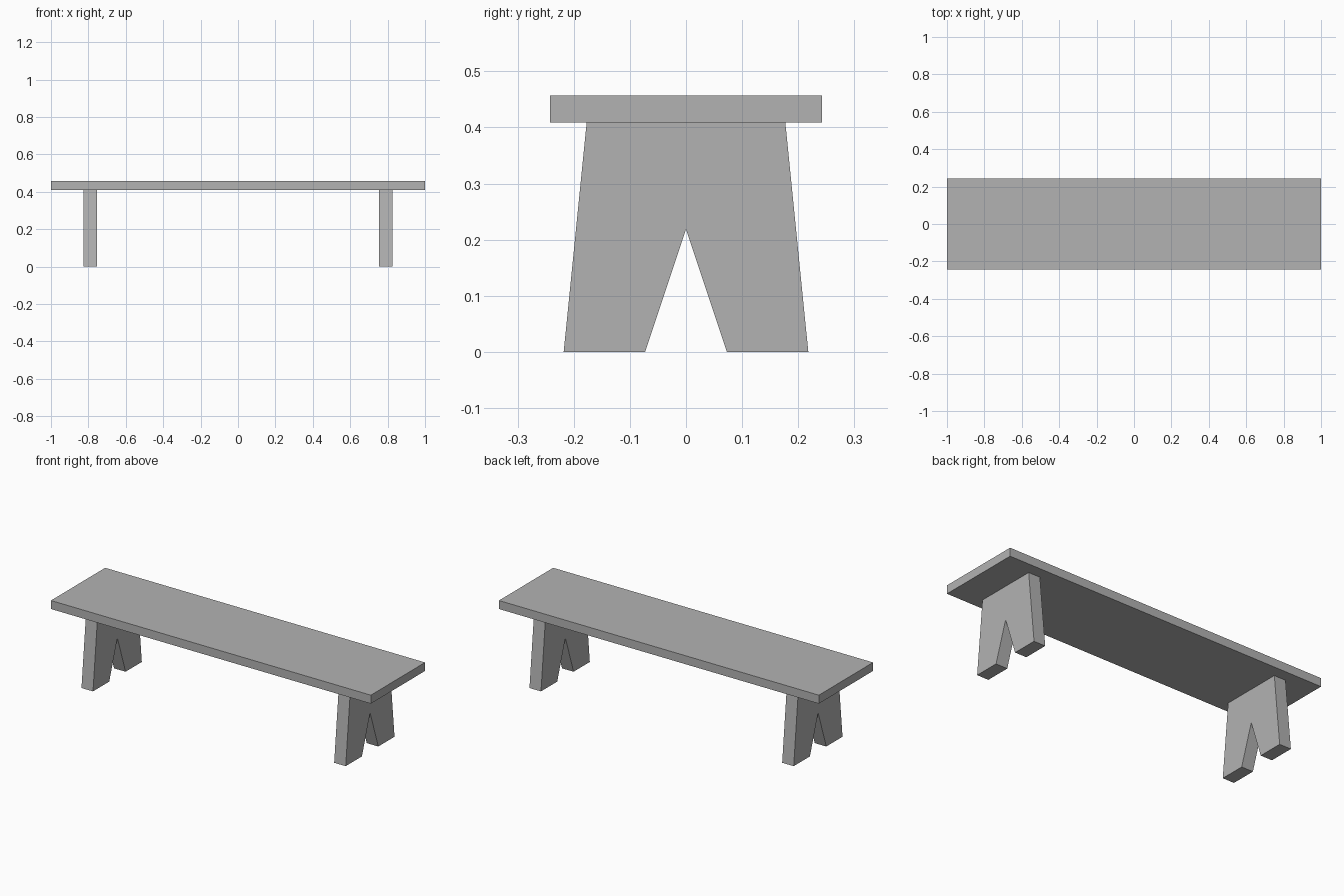
import bpy
import bmesh
from mathutils import Vector

default = bpy.data.objects.get("Cube")
if default:
    bpy.data.objects.remove(default, do_unlink=True)

# Single flat colour
GREY = (0.45, 0.45, 0.45, 1)
grey = bpy.data.materials.new("plain_grey")
grey.use_nodes = True
grey.diffuse_color = GREY
grey.node_tree.nodes["Principled BSDF"].inputs["Base Color"].default_value = GREY


def extrude_profile(name, profile, x_min, x_max):
    """Extrude a (y, z) outline along x into a solid part."""
    bm = bmesh.new()
    face = bm.faces.new([bm.verts.new((x_min, y, z)) for y, z in profile])
    result = bmesh.ops.extrude_face_region(bm, geom=[face])
    verts = [g for g in result["geom"] if isinstance(g, bmesh.types.BMVert)]
    bmesh.ops.translate(bm, verts=verts, vec=Vector((x_max - x_min, 0, 0)))
    bmesh.ops.recalc_face_normals(bm, faces=bm.faces)
    mesh = bpy.data.meshes.new(name)
    bm.to_mesh(mesh)
    bm.free()
    mesh.materials.append(grey)
    obj = bpy.data.objects.new(name, mesh)
    bpy.context.collection.objects.link(obj)
    return obj


# Seat plank
SEAT_BOTTOM, SEAT_TOP, SEAT_HALF = 0.409, 0.457, 0.242
extrude_profile("seat", [(-SEAT_HALF, SEAT_BOTTOM), (SEAT_HALF, SEAT_BOTTOM),
                         (SEAT_HALF, SEAT_TOP), (-SEAT_HALF, SEAT_TOP)], -1, 1)

# Tapered board legs with a V notch, outline mirrored about y = 0
half = [(0.073, 0), (0.218, 0), (0.177, SEAT_BOTTOM)]
outline = [(0, 0.219)] + half + [(-y, z) for y, z in reversed(half)]
for name, centre in (("left_leg", 0.79), ("right_leg", -0.79)):
    extrude_profile(name, outline, centre - 0.036, centre + 0.036)
